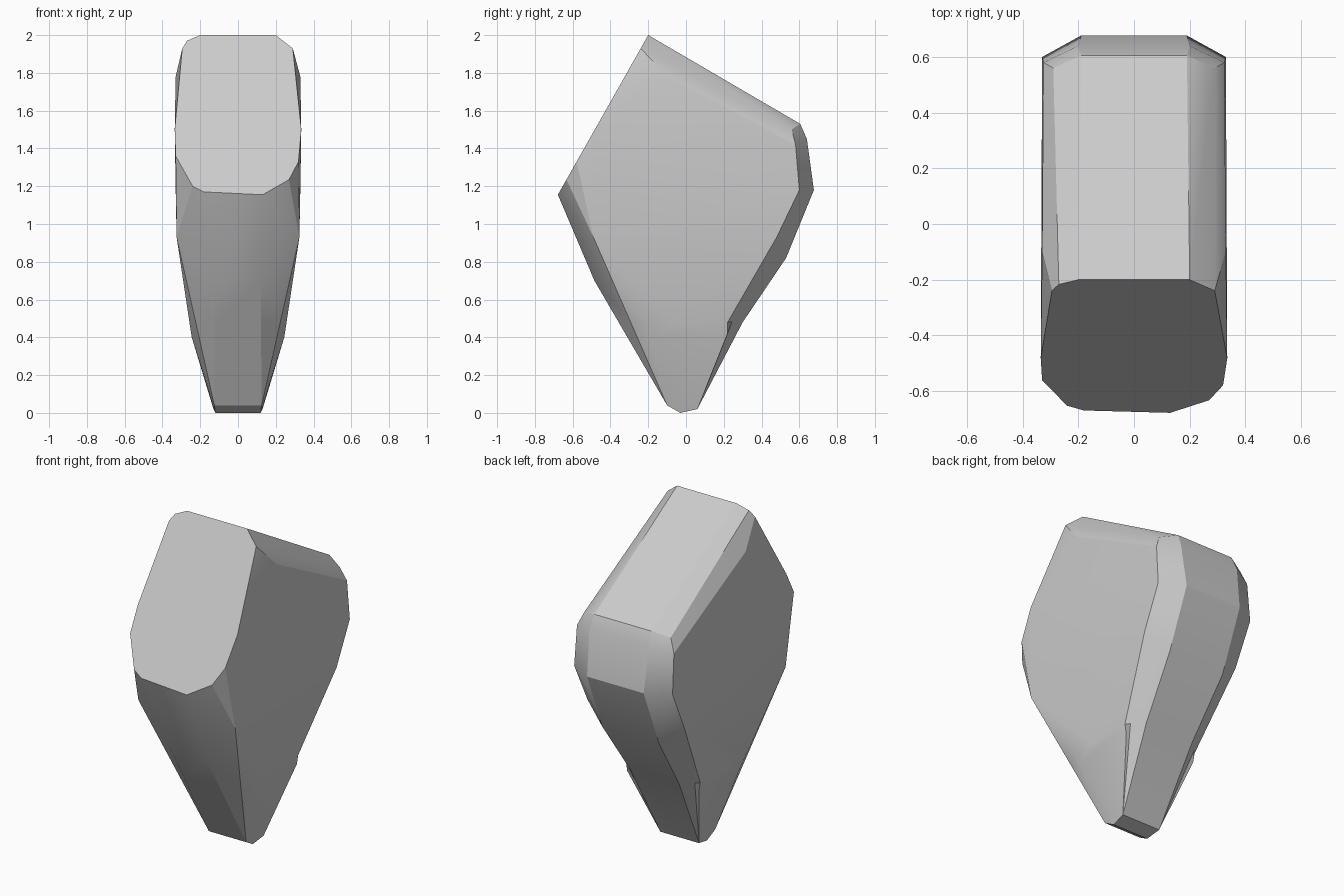
import bpy, bmesh, math

if "Cube" in bpy.data.objects:
    bpy.data.objects.remove(bpy.data.objects["Cube"], do_unlink=True)

stone = bpy.data.materials.new("plain_grey")
stone.use_nodes = True
grey = (0.6, 0.6, 0.6, 1)
stone.diffuse_color = grey
stone.node_tree.nodes["Principled BSDF"].inputs["Base Color"].default_value = grey


def slant_y(z):
    """Depth of the flat slanted front at a height."""
    return -0.2 - (2 - z) * 0.566


# Slanted front face outline (x, z)
front = [(-.2, 2), (-.27, 1.97), (-.295, 1.93), (-.335, 1.5), (-.33, 1.36),
         (-.24, 1.2), (-.18, 1.17), (.13, 1.155), (.27, 1.235), (.32, 1.33),
         (.335, 1.5), (.29, 1.93), (.2, 2)]
points = [(x, slant_y(z), z) for x, z in front]

# Mirrored corners of the flanks, back and tip (x, y, z)
corners = [(.19, .605, 1.53), (.29, .56, 1.5), (.325, .58, 1.42),
           (.2, .64, 1.45), (.19, .677, 1.18), (.33, .6, 1.18),
           (.325, .48, .93), (.19, .53, .82), (.16, .465, .71),
           (.325, -.49, .93), (.24, -.47, .82), (.12, -.485, .7),
           (.245, -.15, .4), (.24, .22, .42), (.33, -.1, 1.78),
           (.13, .06, .02), (.12, -.03, 0), (.125, -.1, .04)]
for x, y, z in corners:
    points += [(x, y, z), (-x, y, z)]

# Tapered block wrapped around the corners
bm = bmesh.new()
for p in points:
    bm.verts.new(p)
hull = bmesh.ops.convex_hull(bm, input=bm.verts[:])
loose = {g for g in hull["geom_interior"] + hull["geom_unused"]
         if isinstance(g, bmesh.types.BMVert)}
bmesh.ops.delete(bm, geom=list(loose), context="VERTS")
bmesh.ops.dissolve_limit(bm, angle_limit=math.radians(1.5),
                         verts=bm.verts[:], edges=bm.edges[:])

# Shallow dent across the lower back
cut = bmesh.ops.bisect_plane(bm, geom=bm.verts[:] + bm.edges[:] + bm.faces[:],
                             plane_co=(0, 0, .48), plane_no=(0, 0, 1))
for v in cut["geom_cut"]:
    if isinstance(v, bmesh.types.BMVert) and v.co.y > .2:
        v.co.y -= .03
bmesh.ops.recalc_face_normals(bm, faces=bm.faces[:])

mesh = bpy.data.meshes.new("tapered_block")
bm.to_mesh(mesh)
bm.free()
mesh.materials.append(stone)
block = bpy.data.objects.new("tapered_block", mesh)
bpy.context.collection.objects.link(block)

# Soft facets, crisp main edges
bpy.ops.object.select_all(action="DESELECT")
block.select_set(True)
bpy.context.view_layer.objects.active = block
bpy.ops.object.shade_smooth_by_angle(angle=math.radians(25))
